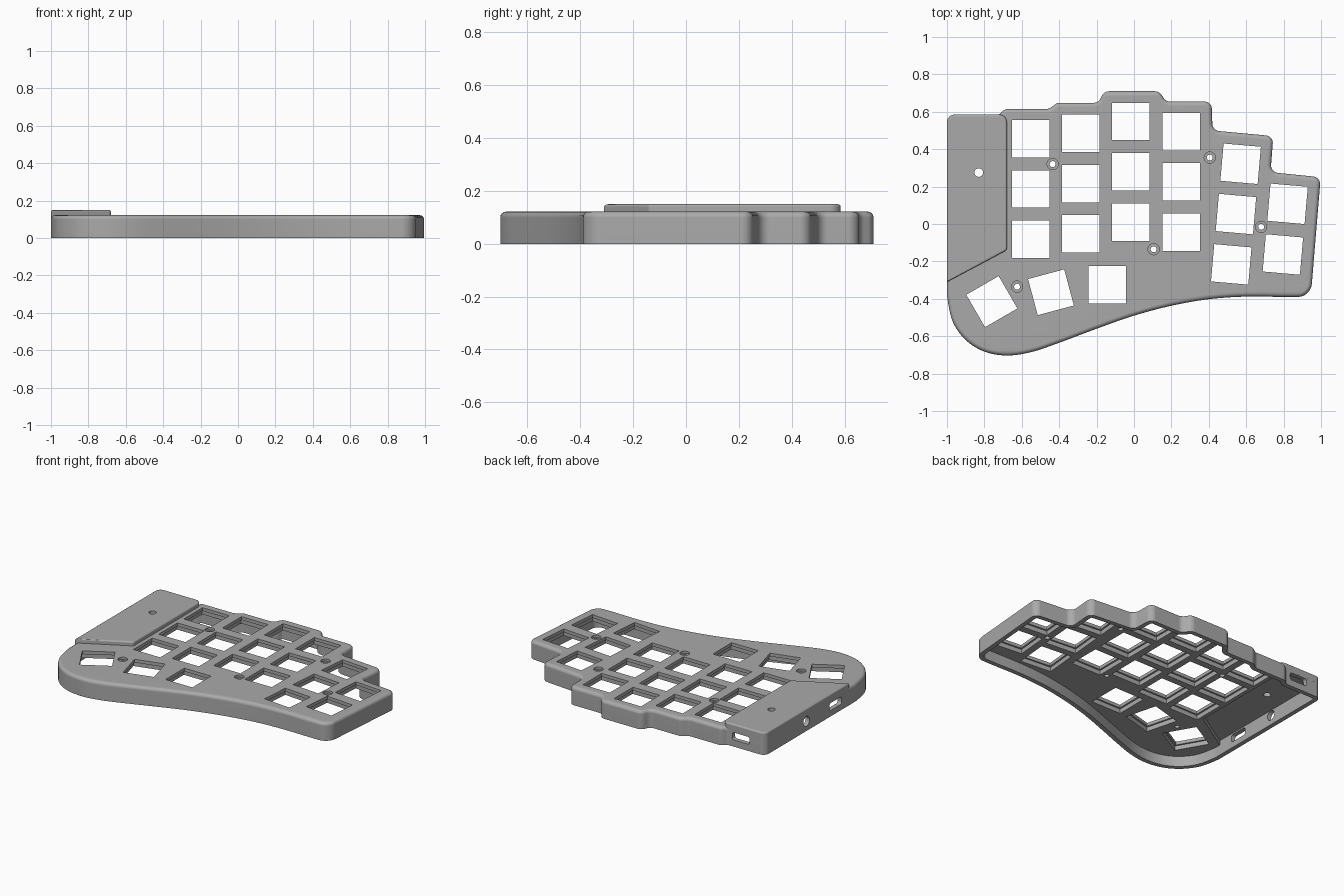
import bpy, bmesh, math
from mathutils import Vector, Matrix

if "Cube" in bpy.data.objects:
    bpy.data.objects.remove(bpy.data.objects["Cube"])

grey = bpy.data.materials.new("case_grey")
grey.use_nodes = True
grey.diffuse_color = (0.4, 0.4, 0.4, 1)
grey.node_tree.nodes["Principled BSDF"].inputs["Base Color"].default_value = (0.4, 0.4, 0.4, 1)


def rounded(corners, steps=6):
    """Round each (x, y, radius) corner of a closed outline."""
    out = []
    for i, (x, y, r) in enumerate(corners):
        p = Vector((x, y))
        if r == 0:
            out.append(p)
            continue
        a = Vector(corners[i - 1][:2]) - p
        b = Vector(corners[(i + 1) % len(corners)][:2]) - p
        half = a.angle(b) / 2
        cut = min(r / math.tan(half), a.length * 0.48, b.length * 0.48)
        r = cut * math.tan(half)
        a.normalize()
        b.normalize()
        centre = p + (a + b).normalized() * r / math.sin(half)
        start, end = p + a * cut - centre, p + b * cut - centre
        out += [centre + start.lerp(end, k / steps).normalized() * r for k in range(steps + 1)]
    return out


def spline(pts, steps=8):
    """Smooth curve through the points, without its two end handles."""
    pts = [Vector(p) for p in pts]
    out = []
    for a, b, c, d in zip(pts, pts[1:], pts[2:], pts[3:]):
        for k in range(steps):
            t = k / steps
            out.append(0.5 * (2 * b + (c - a) * t + (2 * a - 5 * b + 4 * c - d) * t * t
                              + (3 * b - a - 3 * c + d) * t ** 3))
    return out


def inset(loop, d):
    out = []
    for i, p in enumerate(loop):
        e1 = (p - loop[i - 1]).normalized()
        e2 = (loop[(i + 1) % len(loop)] - p).normalized()
        n1, n2 = Vector((e1.y, -e1.x)), Vector((e2.y, -e2.x))
        out.append(p + (n1 + n2) * d / (1 + n1.dot(n2)))
    return out


def circle(x, y, r, n=24):
    return [Vector((x + r * math.cos(math.tau * k / n), y + r * math.sin(math.tau * k / n))) for k in range(n)]


def square(x, y, degrees, size):
    turn = Matrix.Rotation(math.radians(degrees), 2)
    h = size / 2
    return [Vector((x, y)) + turn @ Vector(c) for c in ((-h, -h), (h, -h), (h, h), (-h, h))]


def slot(x, y, w, h, r):
    w, h = w / 2, h / 2
    return rounded([(x - w, y + h, r), (x + w, y + h, r), (x + w, y - h, r), (x - w, y - h, r)])


def ring(bm, loop, z):
    return [bm.verts.new((p[0], p[1], z)) for p in loop]


def bridge(bm, a, b, skip=()):
    for i in range(len(a)):
        if i not in skip:
            j = (i + 1) % len(a)
            bm.faces.new((a[i], a[j], b[j], b[i]))


def tube(bm, levels):
    """Join (loop, z) levels into a tube and return its rings."""
    rings = [ring(bm, loop, z) for loop, z in levels]
    for a, b in zip(rings, rings[1:]):
        bridge(bm, a, b)
    return rings


def fill(bm, rings, normal=(0, 0, 1)):
    """Flat face bounded by the first ring, with the others as holes."""
    edges = []
    for r in rings:
        for i, v in enumerate(r):
            edges.append(bm.edges.get((r[i - 1], v)) or bm.edges.new((r[i - 1], v)))
    bmesh.ops.triangle_fill(bm, edges=edges, use_beauty=False, normal=normal)


def round_over(loop, width, top):
    """Levels of a quarter-round edge ending at height top."""
    angles = [math.pi / 2 * k / 4 for k in range(5)]
    return [(inset(loop, width * (1 - math.cos(a))), top - width + width * math.sin(a)) for a in angles]


def finish(bm, name):
    bmesh.ops.recalc_face_normals(bm, faces=bm.faces)
    mesh = bpy.data.meshes.new(name)
    bm.to_mesh(mesh)
    bm.free()
    mesh.materials.append(grey)
    obj = bpy.data.objects.new(name, mesh)
    bpy.context.collection.objects.link(obj)
    bpy.ops.object.select_all(action='DESELECT')
    obj.select_set(True)
    bpy.context.view_layer.objects.active = obj
    bpy.ops.object.shade_smooth_by_angle(angle=math.radians(35))
    obj.modifiers.new("flat_face_normals", 'WEIGHTED_NORMAL').keep_sharp = True


# Case outline: stepped back edge, then the curved front edge
back = [(-1, -0.31, 0), (-1, 0.585, 0.04), (-0.72, 0.585, 0.03), (-0.69, 0.615, 0.04),
        (-0.455, 0.615, 0.04), (-0.41, 0.648, 0.04), (-0.19, 0.648, 0.04), (-0.16, 0.71, 0.045),
        (0.135, 0.71, 0.045), (0.17, 0.655, 0.04), (0.415, 0.655, 0.04), (0.42, 0.5, 0.04),
        (0.745, 0.47, 0.04), (0.73, 0.277, 0.04), (0.998, 0.25, 0.04), (0.945, -0.39, 0.085),
        (0.8, -0.39, 0)]
front = spline([(0.95, -0.39), (0.8, -0.39), (0.6, -0.388), (0.4, -0.402), (0.2, -0.437), (0, -0.49),
                (-0.2, -0.56), (-0.4, -0.635), (-0.55, -0.685), (-0.68, -0.703), (-0.8, -0.682),
                (-0.9, -0.62), (-0.97, -0.52), (-1, -0.38), (-1, -0.31)])[1:] + [Vector((-1, -0.38))]
outline = rounded(back) + front
inner = inset(outline, 0.03)

# Key and screw positions
keys = [(x, y - 0.269 * row, 0) for x, y in ((-0.553, 0.456), (-0.285, 0.485), (-0.018, 0.548), (0.253, 0.494))
        for row in range(3)]
keys += [(0.57 - 0.025 * row, 0.322 - 0.269 * row, -5) for row in range(3)]
keys += [(0.821 - 0.025 * row, 0.108 - 0.271 * row, -5) for row in range(2)]
keys += [(-0.143, -0.325, 0), (-0.444, -0.365, 15), (-0.76, -0.415, 30)]
screws = [(-0.435, 0.32), (0.405, 0.355), (0.68, -0.015), (0.105, -0.135), (-0.625, -0.335)]
cover_screw = circle(-0.83, 0.275, 0.023)

# Case shell: outer wall, rounded top edge, inner wall and rim
TOP, CEILING = 0.122, 0.1
WALLS = (0, 7)  # outline edges of the left and back walls, which carry ports
bm = bmesh.new()
edge_rings = tube(bm, round_over(outline, TOP - CEILING, TOP))
foot, inner_foot = ring(bm, outline, 0), ring(bm, inner, 0)
ceiling = ring(bm, inner, CEILING)
bridge(bm, foot, edge_rings[0], WALLS)
bridge(bm, inner_foot, ceiling, WALLS)
bridge(bm, foot, inner_foot)

# Openings through the top plate
holes = [tube(bm, [(square(*k, 0.2), TOP), (square(*k, 0.2), CEILING)]) for k in keys]
for s in screws:
    wide, narrow = circle(*s, 0.03), circle(*s, 0.016)
    holes.append(tube(bm, [(wide, TOP), (wide, 0.107), (narrow, 0.107), (narrow, CEILING)]))
holes.append(tube(bm, [(cover_screw, TOP), (cover_screw, CEILING)]))
fill(bm, [edge_rings[-1]] + [h[0] for h in holes])
fill(bm, [ceiling] + [h[-1] for h in holes])

# Ports through the left and back walls
side_ports = [circle(0.145, 0.065, 0.033), slot(-0.165, 0.065, 0.13, 0.05, 0.015)]
back_ports = [slot(-0.82, 0.07, 0.13, 0.05, 0.015)]
for i, ports, place, normal, faces in (
        (WALLS[0], side_ports, lambda p, d: (d, p[0], p[1]), (1, 0, 0), (-1, -0.97)),
        (WALLS[1], back_ports, lambda p, d: (p[0], d, p[1]), (0, 1, 0), (0.585, 0.555))):
    outside, inside = [[[bm.verts.new(place(p, d)) for p in port] for port in ports] for d in faces]
    for a, b in zip(outside, inside):
        bridge(bm, a, b)
    fill(bm, [[foot[i], foot[i + 1], edge_rings[0][i + 1], edge_rings[0][i]]] + outside, normal)
    fill(bm, [[inner_foot[i], inner_foot[i + 1], ceiling[i + 1], ceiling[i]]] + inside, normal)
finish(bm, "keyboard_case")

# Thick plate under the keys, with wider key recesses, stopping short of the cover
bm = bmesh.new()
plate = inset(rounded([(-1, -0.33, 0), (-0.715, -0.15, 0), (-0.715, 0.615, 0)] + back[4:]) + front, 0.025)
loops = [plate] + [square(*k, 0.222) for k in keys] + [circle(*s, 0.016) for s in screws]
tubes = [tube(bm, [(loop, CEILING + 0.0005), (loop, 0.07)]) for loop in loops]
for level in (0, 1):
    fill(bm, [t[level] for t in tubes])
finish(bm, "switch_plate")

# Raised controller cover at the left end
bm = bmesh.new()
cover = rounded([(-1, -0.31, 0), (-1, 0.585, 0.04), (-0.68, 0.585, 0.04), (-0.68, -0.14, 0.02)])
tubes = [tube(bm, [(cover, CEILING + 0.001)] + round_over(cover, 0.01, 0.15)),
         tube(bm, [(cover_screw, CEILING + 0.001), (cover_screw, 0.15)])]
for level in (0, -1):
    fill(bm, [t[level] for t in tubes])
finish(bm, "controller_cover")
